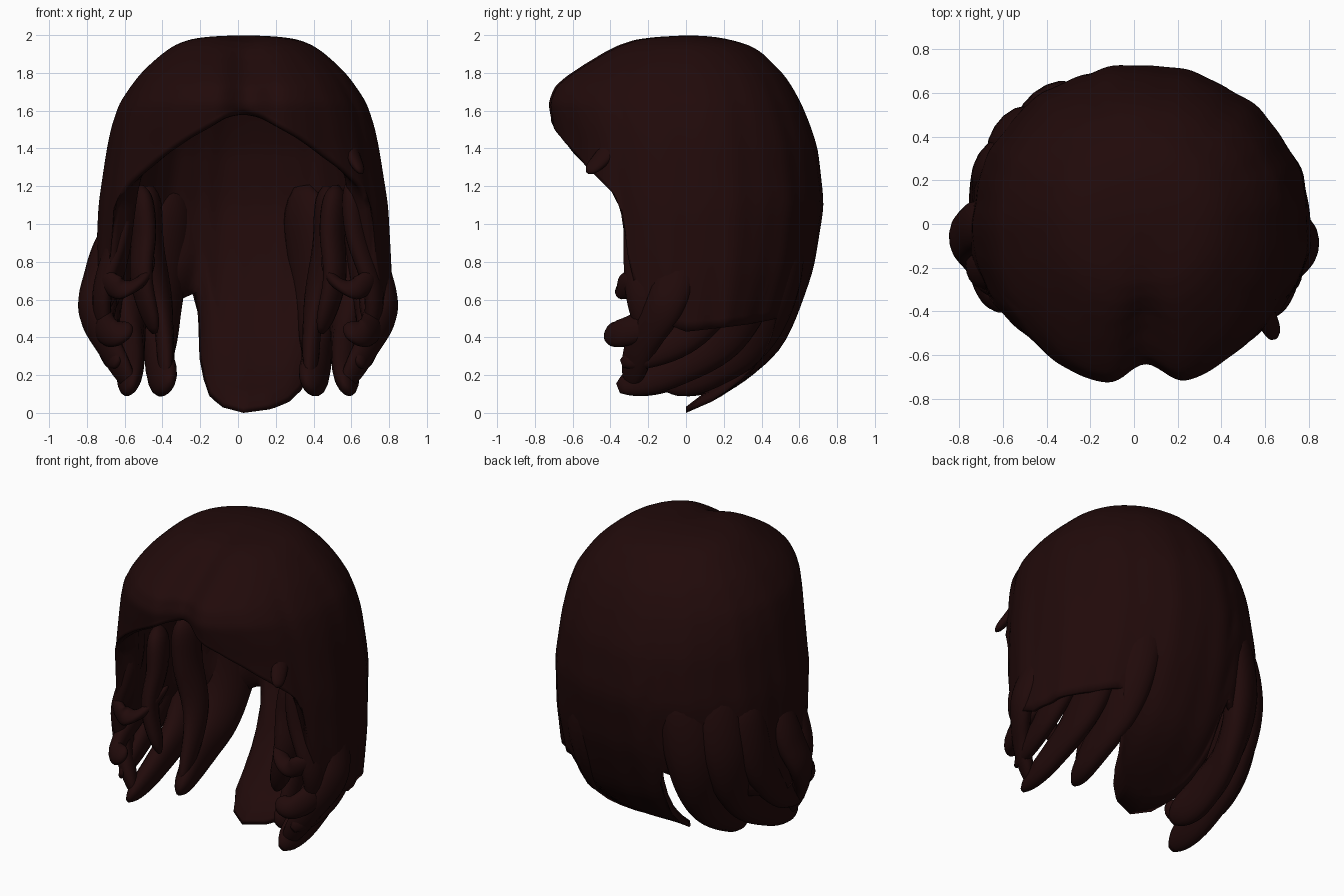
import bpy, bmesh, math
from mathutils import Vector

if "Cube" in bpy.data.objects:
    bpy.data.objects.remove(bpy.data.objects["Cube"])

hair_mat = bpy.data.materials.new("dark brown hair")
hair_mat.diffuse_color = (0.015, 0.003, 0.003, 1)
hair_mat.use_nodes = True
hair_mat.node_tree.nodes["Principled BSDF"].inputs["Base Color"].default_value = hair_mat.diffuse_color


def interp(table, k):
    """Linear lookup in rows sorted by rising first value."""
    if k <= table[0][0]:
        return table[0][1:]
    for p, q in zip(table, table[1:]):
        if k <= q[0]:
            u = (k - p[0]) / (q[0] - p[0])
            return tuple(a + (b - a) * u for a, b in zip(p[1:], q[1:]))
    return table[-1][1:]


def finish(bm, name):
    bmesh.ops.recalc_face_normals(bm, faces=bm.faces[:])
    me = bpy.data.meshes.new(name)
    bm.to_mesh(me)
    bm.free()
    me.materials.append(hair_mat)
    for p in me.polygons:
        p.use_smooth = True
    ob = bpy.data.objects.new(name, me)
    bpy.context.collection.objects.link(ob)


# height -> half width, front depth, back depth
SECTION = [(0, .70, .30, .0), (.06, .72, .34, .14), (.15, .74, .4, .30), (.33, .77, .5, .505),
           (.5, .78, .6, .585), (.76, .78, .66, .68), (1.1, .765, .69, .735), (1.4, .72, .71, .70),
           (1.52, .695, .735, .66), (1.64, .655, .76, .61), (1.73, .595, .73, .56),
           (1.79, .55, .66, .52), (1.85, .49, .57, .46), (1.91, .42, .47, .4),
           (1.95, .36, .39, .33), (1.98, .28, .30, .22), (1.995, .17, .18, .13), (2.0, 0, 0, 0)]
# degrees from the front -> hem height, right half and left half
HEM = [(0, 1.60), (8, 1.58), (16, 1.52), (25, 1.46), (36, 1.37), (47, 1.28), (58, 1.18), (63, 1.08),
       (66, .74), (74, .52), (90, .43), (125, .47), (144, .5)]
HEM_RIGHT = HEM + [(149, .28), (155, .12), (160, .06), (168, .02), (180, 0)]
HEM_LEFT = HEM + [(149, .58), (161, .64), (164, .3), (168, .1), (173, .03), (180, 0)]
THICK = .13


# Main shell: columns of hair from crown to hem, with an inner wall and rolled rim
def build_shell():
    bm = bmesh.new()
    cols, rows = 160, 54
    top = bm.verts.new((.03, 0, 2))
    grid = []
    for i in range(cols):
        a = 2 * math.pi * i / cols
        right = a < math.pi
        deg = math.degrees(min(a, 2 * math.pi - a))
        hem = interp(HEM_RIGHT if right else HEM_LEFT, deg)[0]
        col = []
        for j in range(1, rows + 1):
            t = j / rows
            z = 2 - (2 - hem) * t ** 1.8
            w, f, b = interp(SECTION, z)
            s, c = math.sin(a), math.cos(a)
            fade = t * (1 - max(0, c) * .6)
            ripple = 1 + .010 * fade * math.sin(13 * a + 2 * z) + .006 * fade * math.sin(27 * a)
            x = w * s * ripple
            y = (-f * c ** .88 if c > 0 else b * (-c) ** .95) * ripple
            if not right and c < -.9:  # tongue flares again near its tip
                x *= 1 + .35 * max(0, 1 - z / .45)
            # parting groove along the front centre
            if c > 0:
                g = math.exp(-((x - .02) / .11) ** 2) * min(1, -y / .5)
                y += .12 * g * min(1, -y / .6)
                z -= .04 * g * (1 - t)
            col.append(bm.verts.new((x + .03, y, z)))
        grid.append(col)

    def skin(tip, g):
        for i in range(cols):
            p, q = g[i], g[(i + 1) % cols]
            bm.faces.new((tip, p[0], q[0]))
            for j in range(rows - 1):
                bm.faces.new((p[j], p[j + 1], q[j + 1], q[j]))

    skin(top, grid)
    inner = [v for v in bm.verts if not v.is_boundary]
    for _ in range(4):
        bmesh.ops.smooth_vert(bm, verts=inner, factor=.5, use_axis_x=True,
                              use_axis_y=True, use_axis_z=True)

    def inward(v, th):
        c = Vector((.03, 0, min(max(v.co.z, .6), 1.25)))
        return bm.verts.new(v.co + (c - v.co).normalized() * th)

    inside = [[inward(v, THICK * (1 - .75 * max(0, (j - rows + 7) / 6) ** 2))
               for j, v in enumerate(col)] for col in grid]
    skin(inward(top, THICK), inside)
    for i in range(cols):
        k = (i + 1) % cols
        bm.faces.new((grid[i][-1], grid[k][-1], inside[k][-1], inside[i][-1]))
    finish(bm, "hair_shell")


# Lock of hair: flattened tube with rounded ends along a smooth path
def lock(name, pts, r, flat=.6, sides=16, steps=9):
    P = [Vector(p) for p in pts]
    P = [2 * P[0] - P[1]] + P + [2 * P[-1] - P[-2]]
    path = []
    for k in range(1, len(P) - 2):
        a, b, c, d = P[k - 1:k + 3]
        for n in range(steps):
            u = n / steps
            path.append(.5 * (2 * b + (c - a) * u + (2 * a - 5 * b + 4 * c - d) * u * u
                              + (3 * b - a - 3 * c + d) * u ** 3))
    path.append(P[-2])
    n = len(path)
    bm = bmesh.new()
    rings = []
    for k, p in enumerate(path):
        t = k / (n - 1)
        tan = (path[min(k + 1, n - 1)] - path[max(k - 1, 0)]).normalized()
        side = tan.cross(Vector((p.x, p.y, .15))).normalized()
        out = side.cross(tan)
        rad = r * (1 - .4 * t) * max(.08, 1 - abs(2 * t - 1) ** 6) ** .5
        rings.append([bm.verts.new(p + side * rad * math.cos(h) + out * rad * flat * math.sin(h))
                      for h in (2 * math.pi * s / sides for s in range(sides))])
    for A, B in zip(rings, rings[1:]):
        for s in range(sides):
            e = (s + 1) % sides
            bm.faces.new((A[s], A[e], B[e], B[s]))
    bm.faces.new(rings[0])
    bm.faces.new(rings[-1])
    finish(bm, name)


build_shell()

# Side locks, given for the +x side and repeated on the other
LOCKS = {
    "front_lock": (.11, [(.61, -.2, 1.25), (.63, -.22, .95), (.72, -.22, .62), (.68, -.14, .32)]),
    "bulge_lock": (.13, [(.66, 0, 1.0), (.74, -.03, .75), (.78, -.1, .55), (.68, -.22, .35), (.56, -.28, .13)]),
    "curl_lock": (.07, [(.72, -.26, .72), (.62, -.31, .66), (.51, -.26, .7), (.45, -.1, .82)]),
    "inner_lock": (.12, [(.52, -.1, 1.2), (.50, -.14, .95), (.51, -.2, .7), (.44, -.2, .42)]),
    "deep_lock": (.12, [(.47, .12, 1.2), (.46, .12, .9), (.40, .12, .55), (.38, -.06, .15)]),
    "sweep_lock": (.17, [(.50, .40, 1.2), (.565, .38, .75), (.57, .22, .43), (.57, -.05, .25), (.57, -.34, .13)]),
    "back_lock": (.18, [(.34, .54, 1.2), (.41, .5, .72), (.42, .36, .42), (.41, .12, .24), (.37, -.1, .14)]),
    "side_lock": (.14, [(.62, .28, 1.1), (.67, .22, .7), (.69, .02, .42), (.64, -.32, .26)]),
    "tip_lock": (.1, [(.68, 0, .62), (.71, -.18, .48), (.66, -.34, .42), (.56, -.38, .45)]),
}
for sign, label, dy in ((1, "right", -.02), (-1, "left", .01)):
    for name, (r, pts) in LOCKS.items():
        lock(f"{name}_{label}", [(sign * x, y + dy, z) for x, y, z in pts], r)

# Small pointed tip at the end of the fringe
lock("fringe_tip", [(.55, -.36, 1.5), (.60, -.42, 1.38), (.65, -.52, 1.27)], .07)
